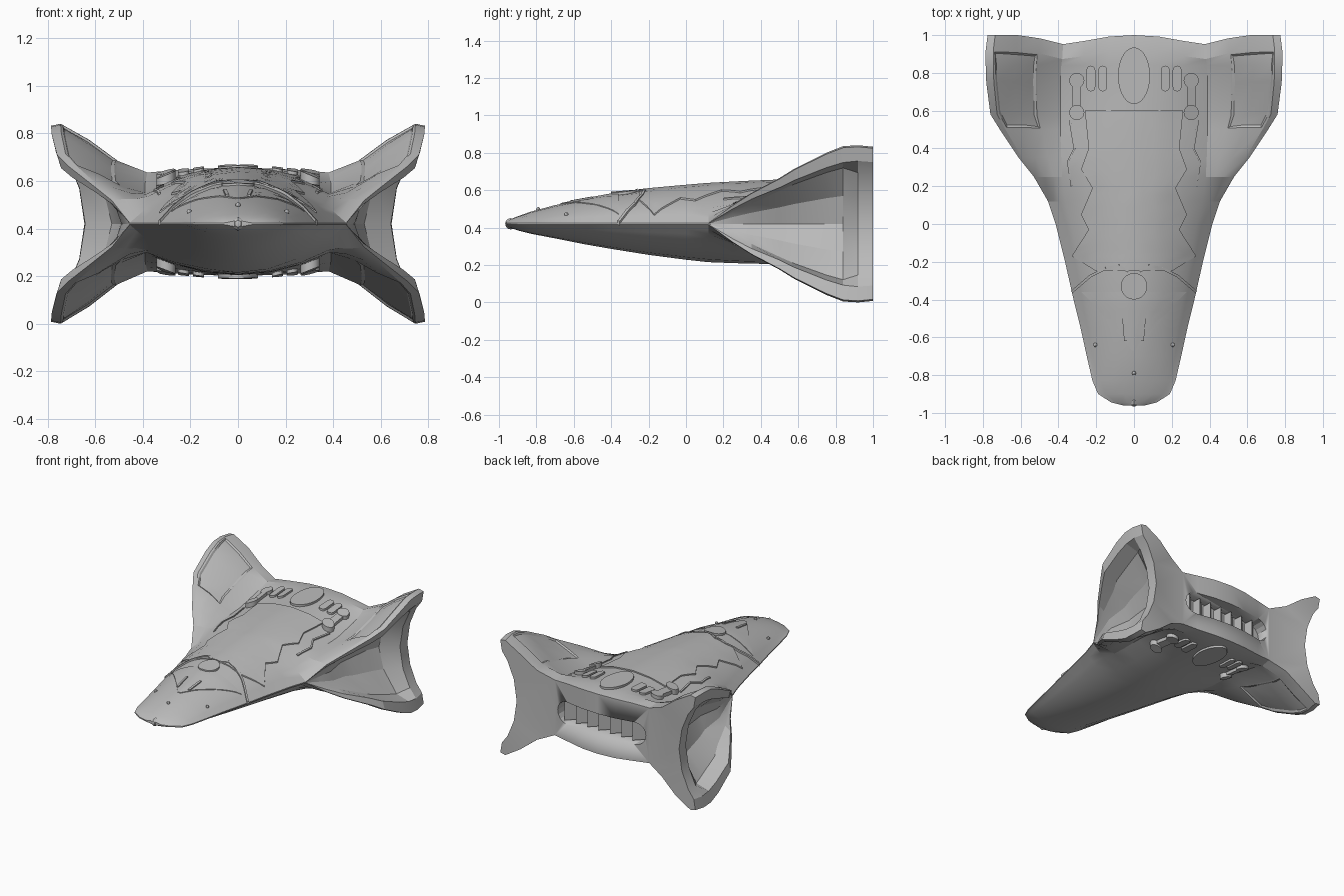
import bpy, bmesh, math
from mathutils import Vector, Matrix
from mathutils.bvhtree import BVHTree

if "Cube" in bpy.data.objects:
    bpy.data.objects.remove(bpy.data.objects["Cube"])

MID = 0.42
grey = bpy.data.materials.new("hull_grey")
grey.diffuse_color = (0.5, 0.5, 0.5, 1)
grey.use_nodes = True
grey.node_tree.nodes["Principled BSDF"].inputs["Base Color"].default_value = grey.diffuse_color


def finish(name, bm, angle=20):
    bmesh.ops.recalc_face_normals(bm, faces=bm.faces)
    me = bpy.data.meshes.new(name)
    bm.to_mesh(me)
    bm.free()
    ob = bpy.data.objects.new(name, me)
    bpy.context.collection.objects.link(ob)
    me.materials.append(grey)
    for o in bpy.context.selected_objects:
        o.select_set(False)
    bpy.context.view_layer.objects.active = ob
    ob.select_set(True)
    bpy.ops.object.shade_smooth_by_angle(angle=math.radians(angle))
    return ob


# ---- hull stations: nose (y, half width, top, bottom)
nose = [(-.96, .06, .012, .012), (-.945, .12, .022, .02), (-.9, .19, .04, .035),
        (-.83, .22, .065, .053), (-.7, .25, .1, .078), (-.55, .283, .13, .108),
        (-.4, .32, .158, .134), (-.2, .365, .182, .166), (0, .415, .2, .192),
        (.12, .455, .21, .205)]
# tail (y, top, bottom, body half width, valley, fin x, fin height, waist x, recess)
tail = [(.25, .217, .21, .38, .115, .53, .10, .475, 0),
        (.35, .222, .213, .385, .125, .61, .165, .49, 0),
        (.5, .228, .215, .39, .13, .71, .245, .50, .035),
        (.58, .23, .215, .39, .135, .76, .295, .51, .035),
        (.75, .232, .217, .39, .17, .782, .38, .53, .035),
        (.84, .233, .217, .385, .195, .785, .415, .565, .035),
        (.92, .235, .218, .38, .215, .785, .42, .642, 0),
        (1.0, .222, .207, .375, .205, .775, .412, .645, 0)]
stations = [(y, h, hb, .8 * w, .4 * h, w, .004, w, 0) for y, w, h, hb in nose] + tail


def quarter(h, b, hv, xt, dz, xw, r):
    """Centre line -> valley -> fin tip -> recessed side -> waist."""
    pts = [(b * t, hv + (h - hv) * (1 - t * t)) for t in (0, .35, .7, 1)]
    xi = xt - min(.04, .12 * dz)
    for t, sag in ((.34, .05), (.67, 0)):
        pts.append((b + (xi - b) * t, hv + (dz - hv) * t - sag * dz))
    pts += [(xi, dz), (xt, dz * .98)]
    # the step under the rim only exists where the side is recessed
    side = ((.79, .93, 0), (.72, .64, 1), (.36, .17, 1), (0, 0, 1)) if r else \
           ((.8, .9, 0), (.65, .55, 0), (.36, .17, 0), (0, 0, 0))
    for u, f, k in side:
        pts.append((xw + (xt - xw) * f - r * k, dz * u))
    return pts


def tail_notch(x):
    x = abs(x)
    return .055 * ((x / .35) ** 2 if x < .35 else max(0, 1 - (x - .35) / .25) ** 1.3)


bm = bmesh.new()
rings = []
for y, h, hb, b, hv, xt, dz, xw, r in stations:
    up = quarter(h, b, hv, xt, dz, xw, r)
    dn = [(x, -z) for x, z in quarter(hb, b, hv * hb / h, xt, dz, xw, r)]
    loop = up + dn[10::-1] + [(-x, z) for x, z in dn[1:]] + [(-x, z) for x, z in up[10:0:-1]]
    rings.append([bm.verts.new((x, y - (tail_notch(x) if y > .9 else 0), MID + z))
                  for x, z in loop])
pads = []
for k in range(len(rings) - 1):
    for j in range(44):
        n = (j + 1) % 44
        f = bm.faces.new((rings[k][j], rings[k][n], rings[k + 1][n], rings[k + 1][j]))
        if 12 <= k <= 15 and j in (4, 5, 16, 17, 26, 27, 38, 39):
            pads.append(f)
bm.faces.new(rings[0])
# rear face, strip by strip
R = rings[-1]
for top, bot in ((lambda i: i, lambda i: 22 - i), (lambda i: (44 - i) % 44, lambda i: 22 + i)):
    for i in range(3):
        bm.faces.new([R[q] for q in (top(i), top(i + 1), bot(i + 1), bot(i))])
    bm.faces.new([R[top(3)], R[top(11)], R[bot(3)]])
    for s in (top, bot):
        for q in ((3, 4, 10, 11), (4, 5, 9, 10), (5, 6, 8, 9), (6, 7, 8)):
            bm.faces.new([R[s(i)] for i in q])
bmesh.ops.recalc_face_normals(bm, faces=bm.faces)
# shallow panels on the fins
bmesh.ops.inset_region(bm, faces=pads, thickness=.012, depth=0)
bmesh.ops.inset_region(bm, faces=pads, thickness=.012, depth=-.008)
tree = BVHTree.FromBMesh(bm)
hull = finish("hull", bm)


def surf(x, y, s=1):
    hit = tree.ray_cast(Vector((x, y, s * 5)), Vector((0, 0, -s)))[0]
    return hit.z if hit else MID


# ---- exhaust slot cut in the tail
def capsule(cx, cy, half, r, along_x=False, n=8):
    out = []
    for i in range(2 * n + 2):
        e = 1 if i <= n else -1
        a = math.pi * (i - (0 if e > 0 else 1)) / n
        p = (r * math.cos(a), r * math.sin(a) + e * half)
        out.append((cx + p[1], cy - p[0]) if along_x else (cx + p[0], cy + p[1]))
    return out


bm = bmesh.new()
f = bm.faces.new([bm.verts.new((x, .87, z)) for x, z in capsule(0, MID, .27, .08, True)])
ext = bmesh.ops.extrude_face_region(bm, geom=[f])["geom"]
bmesh.ops.translate(bm, vec=(0, .3, 0), verts=[v for v in ext if isinstance(v, bmesh.types.BMVert)])
cutter = finish("slot_cutter", bm)
cutter.hide_render = True
mod = hull.modifiers.new("slot", "BOOLEAN")
mod.operation, mod.solver, mod.object = "DIFFERENCE", "EXACT", cutter
bpy.context.view_layer.objects.active = hull
bpy.ops.object.modifier_apply(modifier=mod.name)
bpy.data.objects.remove(cutter)

# wedge vanes inside the slot
bm = bmesh.new()
for i in range(7):
    x = -.27 + i * .09
    v = [bm.verts.new((x + dx, y, MID + z)) for z in (-.07, .07)
         for dx, y in ((-.04, .865), (.04, .865), (.035, .94))]
    for q in ((0, 1, 2), (3, 4, 5), (0, 1, 4, 3), (1, 2, 5, 4), (2, 0, 3, 5)):
        bm.faces.new([v[k] for k in q])
finish("exhaust_vanes", bm)


# ---- surface-hugging detail helpers
def plate(name, pts, h, s=1):
    bm = bmesh.new()
    lo = [bm.verts.new((x, y, surf(x, y, s) - s * .02)) for x, y in pts]
    hi = [bm.verts.new((x, y, surf(x, y, s) + s * h)) for x, y in pts]
    bm.faces.new(lo)
    bm.faces.new(hi)
    for i in range(len(pts)):
        n = (i + 1) % len(pts)
        bm.faces.new((lo[i], lo[n], hi[n], hi[i]))
    return finish(name, bm)


def sheet(name, rows, h, s=1):
    """Raised skin following the hull; rows are lists of (x, y)."""
    bm = bmesh.new()
    g = [[bm.verts.new((x, y, surf(x, y, s) + s * h)) for x, y in row] for row in rows]
    for a, b in zip(g, g[1:]):
        for i in range(len(a) - 1):
            bm.faces.new((a[i], a[i + 1], b[i + 1], b[i]))
    rim = [e for e in bm.edges if e.is_boundary]
    ext = bmesh.ops.extrude_edge_only(bm, edges=rim)["geom"]
    bmesh.ops.translate(bm, vec=(0, 0, -s * (h + .008)),
                        verts=[v for v in ext if isinstance(v, bmesh.types.BMVert)])
    return finish(name, bm)


def ribbon(name, path, w, h, s=1):
    rows = []
    for (x0, y0), (x1, y1) in zip(path, path[1:]):
        d = Vector((x1 - x0, y1 - y0)).normalized() * w / 2
        for k in range(5):
            x, y = x0 + (x1 - x0) * k / 4, y0 + (y1 - y0) * k / 4
            rows.append([(x - d.y, y + d.x), (x + d.y, y - d.x)])
    return sheet(name, rows, h, s)


def fan(edge, step=.04):
    """Rows across the hull from a (y, half width) edge."""
    rows = []
    for (y0, e0), (y1, e1) in zip(edge, edge[1:]):
        n = max(1, round((y1 - y0) / step))
        for k in range(n + (y1 == edge[-1][0])):
            e, y = e0 + (e1 - e0) * k / n, y0 + (y1 - y0) * k / n
            rows.append([(e * c / 5, y) for c in range(-5, 6)])
    return rows


def circle(cx, cy, rx, ry, n=20):
    return [(cx + rx * math.cos(2 * math.pi * i / n), cy + ry * math.sin(2 * math.pi * i / n))
            for i in range(n)]


# zigzag-edged spine shell and forward canopy
sheet("spine_shell", fan([(-.25, .2), (-.17, .33), (-.03, .24), (.05, .28), (.19, .22),
                          (.29, .28), (.4, .24), (.6, .26)]), .009)
sheet("canopy", fan([(-.67, .01), (-.55, .11), (-.42, .22), (-.36, .28)]), .005)
plate("hatch_disc", circle(0, -.33, .07, .07), .014)

# engine deck details, top and bottom
for s, tag in ((1, "top"), (-1, "bottom")):
    plate(f"engine_cover_{tag}", circle(0, .785, .085, .15, 28), .015, s)
    for m in (1, -1):
        for x in (.165, .228):
            plate(f"vent_rib_{tag}", capsule(m * x, .77, .045, .023), .014, s)
        for y, h in ((.59, .035), (.76, .025)):
            plate(f"clamp_disc_{tag}", circle(m * .303, y, .04, .04), h, s)
        plate(f"clamp_bar_{tag}", [(m * .28, .59), (m * .325, .59), (m * .325, .76), (m * .28, .76)],
              .022, s)

# hood ridge, nose slots, side seams and studs
for m in (1, -1):
    ribbon("hood_ridge", [(m * x, y) for x, y in ((.03, -.25), (.08, -.222), (.15, -.235),
                                                  (.23, -.275), (.33, -.36))], .014, .013)
    ribbon("nose_slot", [(m * .055, -.5), (m * .045, -.62)], .014, .013)
    ribbon("side_seam", [(m * .34, .55), (m * .315, .4), (m * .35, .33), (m * .33, .2)], .01, .008)
for x, y in ((.205, -.64), (-.205, -.64), (0, -.79)):
    bm = bmesh.new()
    bmesh.ops.create_icosphere(bm, subdivisions=2, radius=.011,
                               matrix=Matrix.Translation((x, y, surf(x, y) + .003)))
    finish("nose_stud", bm)

# faceted nose tip
bm = bmesh.new()
bmesh.ops.create_uvsphere(bm, u_segments=6, v_segments=6, radius=.03,
                          matrix=Matrix.Translation((0, -.937, MID)) @ Matrix.Rotation(math.pi / 2, 4, "X"))
finish("nose_tip", bm)
